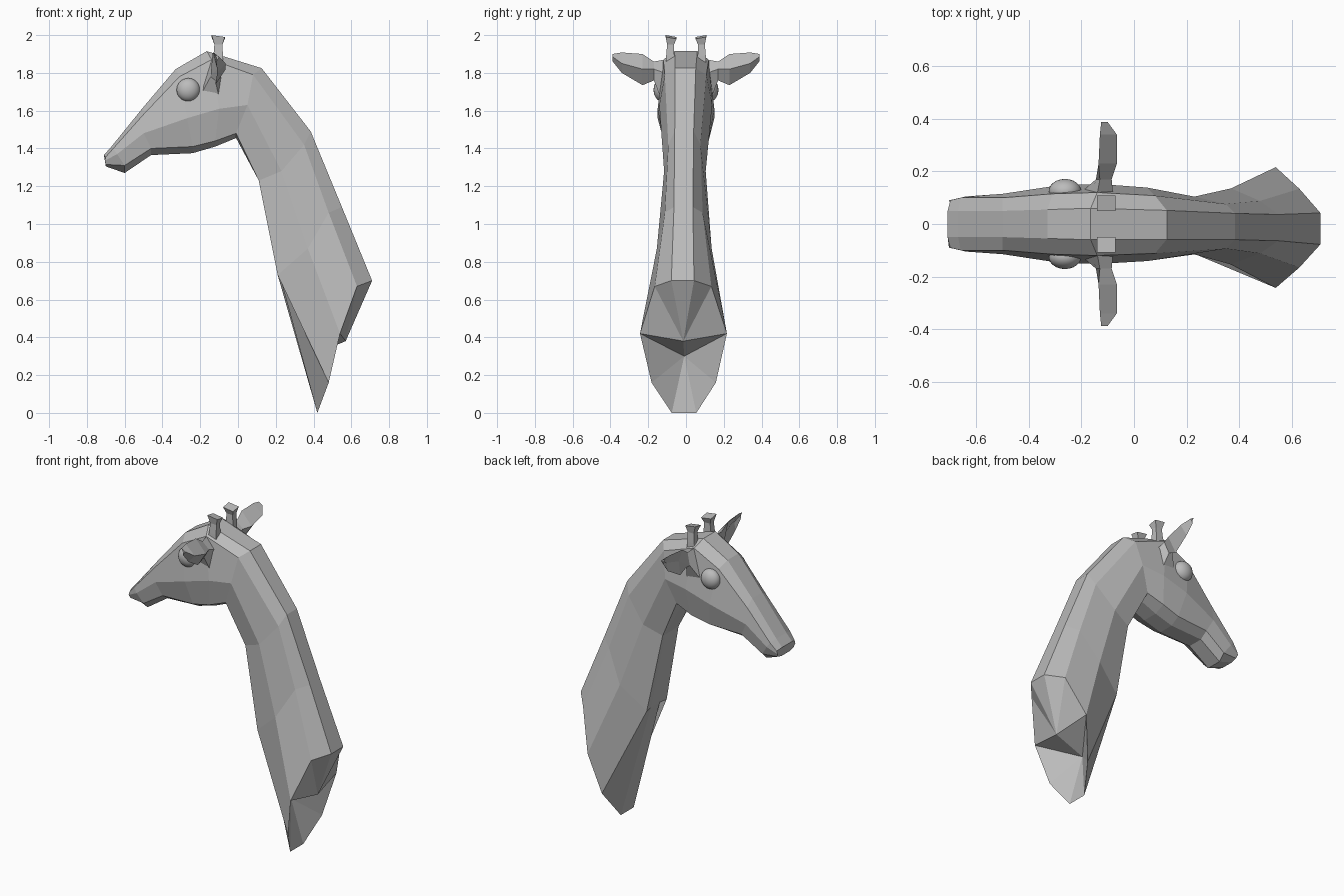
import bpy
import bmesh
from mathutils import Vector

cube = bpy.data.objects.get("Cube")
if cube:
    bpy.data.objects.remove(cube, do_unlink=True)

# One plain grey for the whole sculpture
grey = bpy.data.materials.new("plain_grey")
grey.use_nodes = True
colour = (0.5, 0.5, 0.5, 1.0)
grey.diffuse_color = colour
grey.node_tree.nodes["Principled BSDF"].inputs["Base Color"].default_value = colour


def finish(bm, name):
    """Turn a bmesh into a flat shaded object with outward normals."""
    bmesh.ops.recalc_face_normals(bm, faces=bm.faces[:])
    mesh = bpy.data.meshes.new(name)
    bm.to_mesh(mesh)
    bm.free()
    mesh.materials.append(grey)
    obj = bpy.data.objects.new(name, mesh)
    bpy.context.scene.collection.objects.link(obj)
    return obj


def loft(bm, sections):
    """Skin closed rings of equal length and return the rings of vertices."""
    rings = [[bm.verts.new(p) for p in section] for section in sections]
    count = len(rings[0])
    for first, second in zip(rings, rings[1:]):
        for i in range(count):
            j = (i + 1) % count
            bm.faces.new((first[i], first[j], second[j], second[i]))
    return rings


def fan(bm, verts, tip):
    """Close a chain of vertices with triangles to one tip vertex."""
    for a, b in zip(verts, verts[1:]):
        bm.faces.new((a, b, tip))


def add_neck_and_head():
    # Long rails from the nose to the cut end of the neck: x, z, half width
    crown = [(-.71, 1.365, .05), (-.67, 1.41, .05), (-.5, 1.62, .05),
             (-.33, 1.82, .055), (-.165, 1.915, .06), (.125, 1.825, .055),
             (.385, 1.49, .05), (.55, 1.09, .05), (.71, .7, .06)]
    shoulder = [(-.7, 1.355, .09), (-.66, 1.4, .1), (-.5, 1.58, .1),
                (-.31, 1.78, .115), (-.14, 1.87, .12), (.08, 1.79, .11),
                (.35, 1.42, .085), (.48, 1.06, .1), (.63, .67, .15)]
    side = [(-.705, 1.335, .09), (-.64, 1.37, .105), (-.5, 1.48, .115),
            (-.27, 1.56, .15), (-.1, 1.61, .15), (.05, 1.63, .14),
            (.23, 1.28, .11), (.37, .87, .145), (.54, .42, .23)]
    jaw = [(-.7, 1.315, .08), (-.6, 1.31, .09), (-.46, 1.4, .1),
           (-.24, 1.41, .11), (-.12, 1.44, .12), (-.01, 1.48, .11),
           (.11, 1.23, .08), (.21, .73, .1), (.48, .16, .17)]
    throat = [(-.7, 1.305, .04), (-.6, 1.27, .05), (-.46, 1.365, .05),
              (-.24, 1.375, .05), (-.12, 1.41, .05), (-.01, 1.455, .05),
              (.12, 1.22, .04), (.22, .73, .045), (.42, 0, .065)]

    sections = []
    for half in zip(crown, shoulder, side, jaw, throat):
        left = [(x, w, z) for x, z, w in half]
        sections.append(left + [(x, -y, z) for x, y, z in reversed(left)])

    bm = bmesh.new()
    rings = loft(bm, sections)
    bm.faces.new(rings[0])

    # Upper part of the cut end folds down to a point
    rim = rings[-1]
    lip = bm.verts.new((.57, 0, .38))
    fan(bm, rim[7:] + rim[:3], lip)

    # Lower part of the cut end is a hollow
    edge = rim[2:8] + [lip]
    deep = Vector((.38, 0, .3))
    outer = [v.co.copy() for v in edge]
    inner = [bm.verts.new(p.lerp(deep, .4)) for p in outer]
    for i in range(len(edge)):
        j = (i + 1) % len(edge)
        bm.faces.new((edge[i], edge[j], inner[j], inner[i]))
    fan(bm, inner + inner[:1], bm.verts.new(deep))

    # The neck leans slightly to one side towards the base
    for v in bm.verts:
        v.co.y -= .025 * max(v.co.x, 0)
    finish(bm, "neck_and_head")


def add_tapered(name, sections):
    bm = bmesh.new()
    rings = loft(bm, sections)
    bm.faces.new(rings[0])
    bm.faces.new(rings[-1])
    finish(bm, name)


def add_ear(name, sign):
    # Distance outward, then front, top, back and bottom corners as x, z
    stations = [
        (.115, (-.21, 1.66), (-.14, 1.87), (-.08, 1.8), (-.09, 1.62)),
        (.17, (-.145, 1.78), (-.13, 1.86), (-.085, 1.82), (-.12, 1.76)),
        (.23, (-.11, 1.82), (-.135, 1.9), (-.065, 1.82), (-.12, 1.735)),
        (.34, (-.1, 1.85), (-.13, 1.908), (-.065, 1.85), (-.11, 1.8)),
        (.388, (-.115, 1.88), (-.125, 1.9), (-.1, 1.885), (-.115, 1.86))]
    add_tapered(name, [[(x, sign * out, z) for x, z in corners]
                       for out, *corners in stations])


def add_horn(name, sign):
    # Height, front x, back x, inner y, outer y, slope of the top
    stations = [(1.79, -.16, -.08, .06, .11, 0),
                (1.89, -.13, -.08, .062, .105, 0),
                (1.95, -.125, -.082, .064, .1, 0),
                (1.99, -.14, -.07, .05, .108, .01)]
    sections = []
    for z, front, back, near, far, tilt in stations:
        sections.append([(front, sign * near, z),
                         (front, sign * far, z + tilt),
                         (back, sign * far, z),
                         (back, sign * near, z - tilt)])
    add_tapered(name, sections)


def add_eye(name, sign):
    bm = bmesh.new()
    bmesh.ops.create_uvsphere(bm, u_segments=24, v_segments=16, radius=.062)
    for v in bm.verts:
        v.co.y *= .75
        v.co += Vector((-.263, sign * .125, 1.71))
    for face in bm.faces:
        face.smooth = True
    finish(bm, name)


add_neck_and_head()
for label, sign in (("right", 1), ("left", -1)):
    # The head faces -x, so its right-hand parts lie on +y
    add_ear(label + "_ear", sign)
    add_horn(label + "_horn", sign)
    add_eye(label + "_eye", sign)
